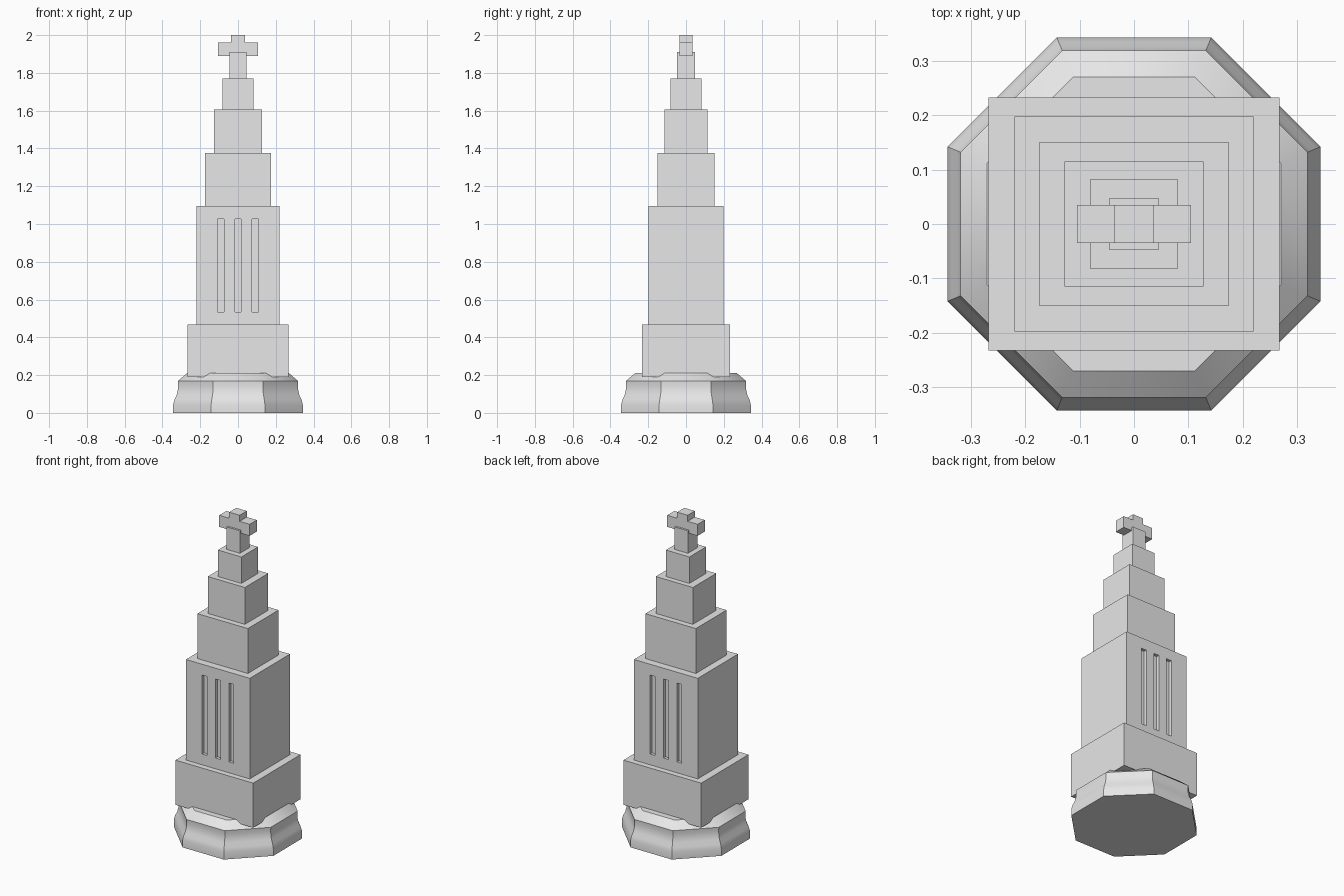
import bpy
import bmesh
from math import pi, cos, sin, radians

default_cube = bpy.data.objects.get("Cube")
if default_cube:
    bpy.data.objects.remove(default_cube, do_unlink=True)

# Single stone colour
stone = bpy.data.materials.new("grey stone")
stone.use_nodes = True
colour = (0.8, 0.8, 0.8, 1)
stone.diffuse_color = colour
stone.node_tree.nodes["Principled BSDF"].inputs["Base Color"].default_value = colour


def add_object(name, bm):
    bmesh.ops.recalc_face_normals(bm, faces=bm.faces)
    mesh = bpy.data.meshes.new(name)
    bm.to_mesh(mesh)
    bm.free()
    mesh.materials.append(stone)
    obj = bpy.data.objects.new(name, mesh)
    bpy.context.collection.objects.link(obj)
    return obj


def add_box(bm, half_x, half_y, low, high, x=0, y=0):
    verts = bmesh.ops.create_cube(bm, size=2)["verts"]
    bmesh.ops.scale(bm, vec=(half_x, half_y, (high - low) / 2), verts=verts)
    bmesh.ops.translate(bm, vec=(x, y, (low + high) / 2), verts=verts)


def box(name, *dims):
    bm = bmesh.new()
    add_box(bm, *dims)
    return add_object(name, bm)


# Octagonal moulded base: (apothem, height) profile
profile = [(0.343, 0), (0.343, 0.045), (0.336, 0.07), (0.325, 0.095),
           (0.319, 0.12), (0.317, 0.145), (0.319, 0.168), (0.27, 0.21)]
bm = bmesh.new()
rings = []
for apothem, z in profile:
    r = apothem / cos(pi / 8)
    angles = [pi / 8 + i * pi / 4 for i in range(8)]
    rings.append([bm.verts.new((r * cos(a), r * sin(a), z)) for a in angles])
for low, high in zip(rings, rings[1:]):
    for i in range(8):
        j = (i + 1) % 8
        bm.faces.new((low[i], low[j], high[j], high[i]))
bm.faces.new(rings[0])
bm.faces.new(rings[-1])
base = add_object("octagonal_base", bm)
bpy.context.view_layer.objects.active = base
base.select_set(True)
bpy.ops.object.shade_smooth_by_angle(angle=radians(30))
base.select_set(False)

# Stepped tower
box("plinth", 0.268, 0.233, 0.19, 0.468)
shaft = box("shaft", 0.22, 0.198, 0.468, 1.095)
box("lower_tier", 0.174, 0.151, 1.095, 1.375)
box("middle_tier", 0.128, 0.115, 1.375, 1.605)
box("upper_tier", 0.081, 0.082, 1.605, 1.77)
box("cross_stem", 0.046, 0.047, 1.77, 1.91)

# Narrow slots recessed into the front and back of the shaft
bm = bmesh.new()
for side in (-1, 1):
    for x in (-0.092, 0, 0.092):
        add_box(bm, 0.017, 0.02, 0.535, 1.027, x, side * 0.198)
cutter = add_object("slot_cutter", bm)
cutter.hide_render = True
cut = shaft.modifiers.new("slots", "BOOLEAN")
cut.operation = "DIFFERENCE"
cut.solver = "EXACT"
cut.object = cutter
bpy.context.view_layer.objects.active = shaft
bpy.ops.object.modifier_apply(modifier=cut.name)
bpy.data.objects.remove(cutter, do_unlink=True)

# Cross on top: arms with a short upright above
box("cross_arms", 0.105, 0.035, 1.89, 1.962)
box("cross_top", 0.036, 0.035, 1.962, 2.0)
